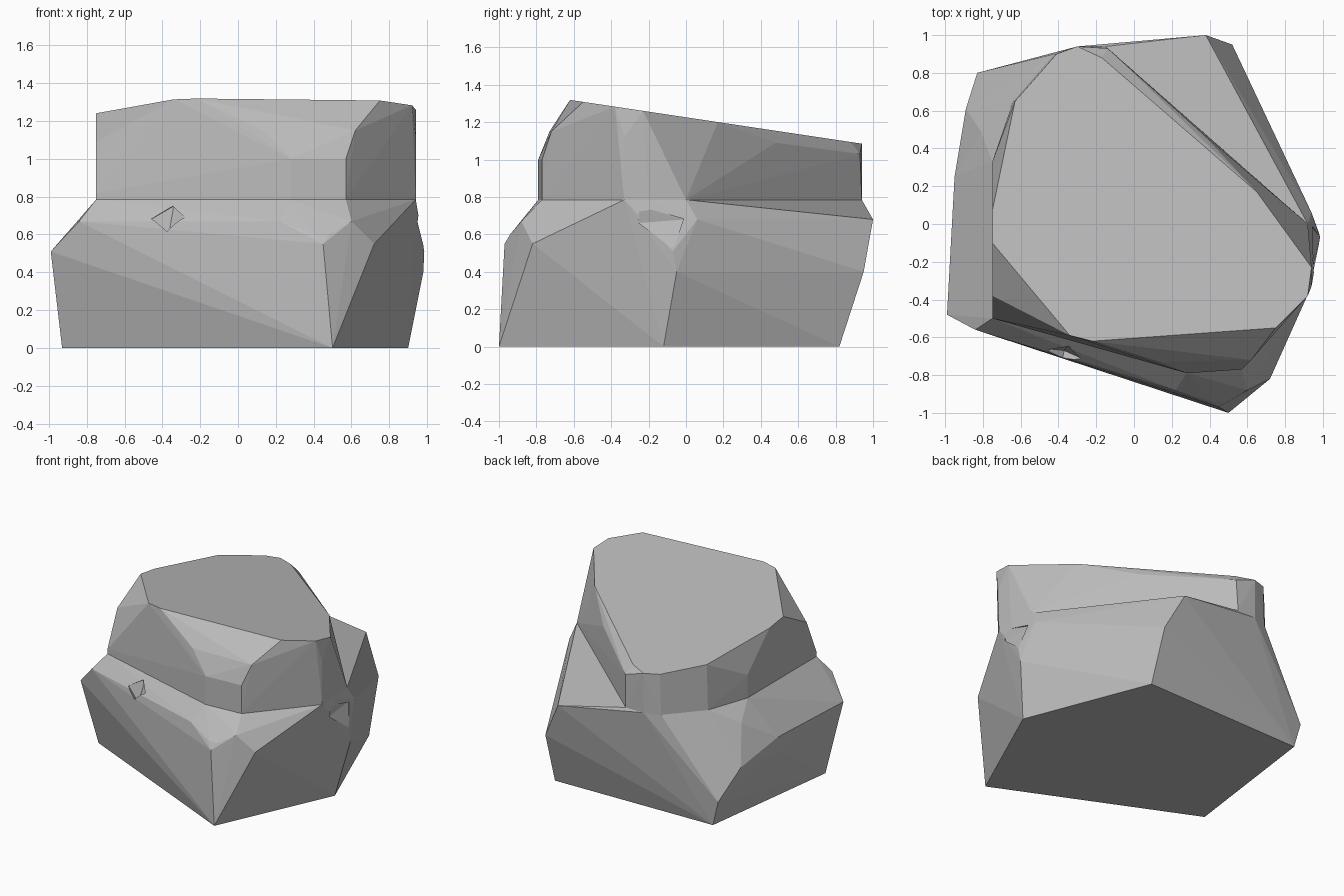
import bpy
import bmesh

cube = bpy.data.objects.get("Cube")
if cube:
    bpy.data.objects.remove(cube, do_unlink=True)

# One plain stone colour
stone = bpy.data.materials.new("stone_grey")
stone.use_nodes = True
GREY = (0.5, 0.5, 0.5, 1.0)
stone.diffuse_color = GREY
stone.node_tree.nodes["Principled BSDF"].inputs["Base Color"].default_value = GREY


def ring(z, *corners):
    """Corners that share one height."""
    return [(x, y, z) for x, y in corners]


def chunk(name, points):
    """A flat-faced convex boulder wrapped around a few corner points."""
    bm = bmesh.new()
    for p in points:
        bm.verts.new(p)
    hull = bmesh.ops.convex_hull(bm, input=bm.verts[:])
    loose = {g for g in hull["geom_interior"] + hull["geom_unused"]
             if isinstance(g, bmesh.types.BMVert)}
    bmesh.ops.delete(bm, geom=list(loose), context="VERTS")
    bmesh.ops.dissolve_limit(bm, angle_limit=0.02, verts=bm.verts[:], edges=bm.edges[:])
    bmesh.ops.recalc_face_normals(bm, faces=bm.faces[:])
    mesh = bpy.data.meshes.new(name)
    bm.to_mesh(mesh)
    bm.free()
    mesh.materials.append(stone)
    obj = bpy.data.objects.new(name, mesh)
    bpy.context.collection.objects.link(obj)
    return obj


def carve(target, name, points):
    """Chip a small wedge out of a boulder."""
    cutter = chunk(name, points)
    cutter.hide_render = True
    cutter.hide_viewport = True
    cutter.display_type = "WIRE"
    mod = target.modifiers.new(name, "BOOLEAN")
    mod.operation = "DIFFERENCE"
    mod.solver = "EXACT"
    mod.object = cutter


# The step where the upper block sits on the lower boulder
STEP = 0.785
step_outline = ring(STEP, (-.75, -.5), (.28, -.79), (.57, -.77), (.94, -.33),
                    (.94, -.2), (.92, 0), (-.15, .94), (-.3, .94), (-.42, .9),
                    (-.64, .65), (-.75, .33))

# Lower boulder: foot, bulging waist, then the sloped shoulder up to the step
foot = ring(0, (.5, -1), (.9, -.12), (.53, .82), (-.78, .79), (-.93, -.35))
waist = (ring(.19, (-.83, .8))
         + ring(.4, (-.89, .61), (-.95, .25), (.52, .95), (.98, -.05))
         + ring(.51, (-.99, -.48), (-.95, .25), (.985, -.07))
         + ring(.55, (.45, -.97), (.72, -.82)))
shoulder = (ring(.6, (.41, -.94), (.48, -.94))
            + ring(.67, (.6, -.88), (-.84, -.56), (.22, -.88), (-.81, .49))
            + ring(.68, (.38, 1), (.94, .06)))
lower_boulder = chunk("lower_boulder", foot + waist + shoulder + step_outline)

# Chips in the shoulder, at the front and on the left side
carve(lower_boulder, "front_chip_cutter",
      [(-.46, -.66, .68), (-.28, -.71, .69), (-.37, -.67, .58),
       (-.34, -.63, .75), (-.4, -.85, .75)])
carve(lower_boulder, "side_chip_cutter",
      [(.94, -.26, .66), (.985, -.07, .52), (.93, 0, .68),
       (.955, -.25, .75), (1.1, -.15, .72)])


# Upper block: walls, bevelled brow, and a top that slopes down to the back
def top(*corners):
    return [(x, y, 1.31 - .15 * (y + .56)) for x, y in corners]


walls = (ring(1, (.28, -.79), (.57, -.77), (-.34, -.61))
         + ring(.96, (-.75, .33))
         + ring(.82, (-.75, -.5)))
brow = (ring(1.15, (.13, -.73), (.62, -.72))
        + ring(1.09, (-.75, -.38), (.36, .48))
        + ring(1.12, (.94, -.33))
        + ring(1.03, (-.14, .93)))
crown = top((-.34, -.59), (-.22, -.62), (.75, -.55), (.92, -.38), (.94, -.23),
            (.65, .17), (-.17, .88), (-.3, .94), (-.41, .9), (-.63, .65),
            (-.75, .07), (-.75, -.1))
chunk("upper_block", step_outline + walls + brow + crown)
